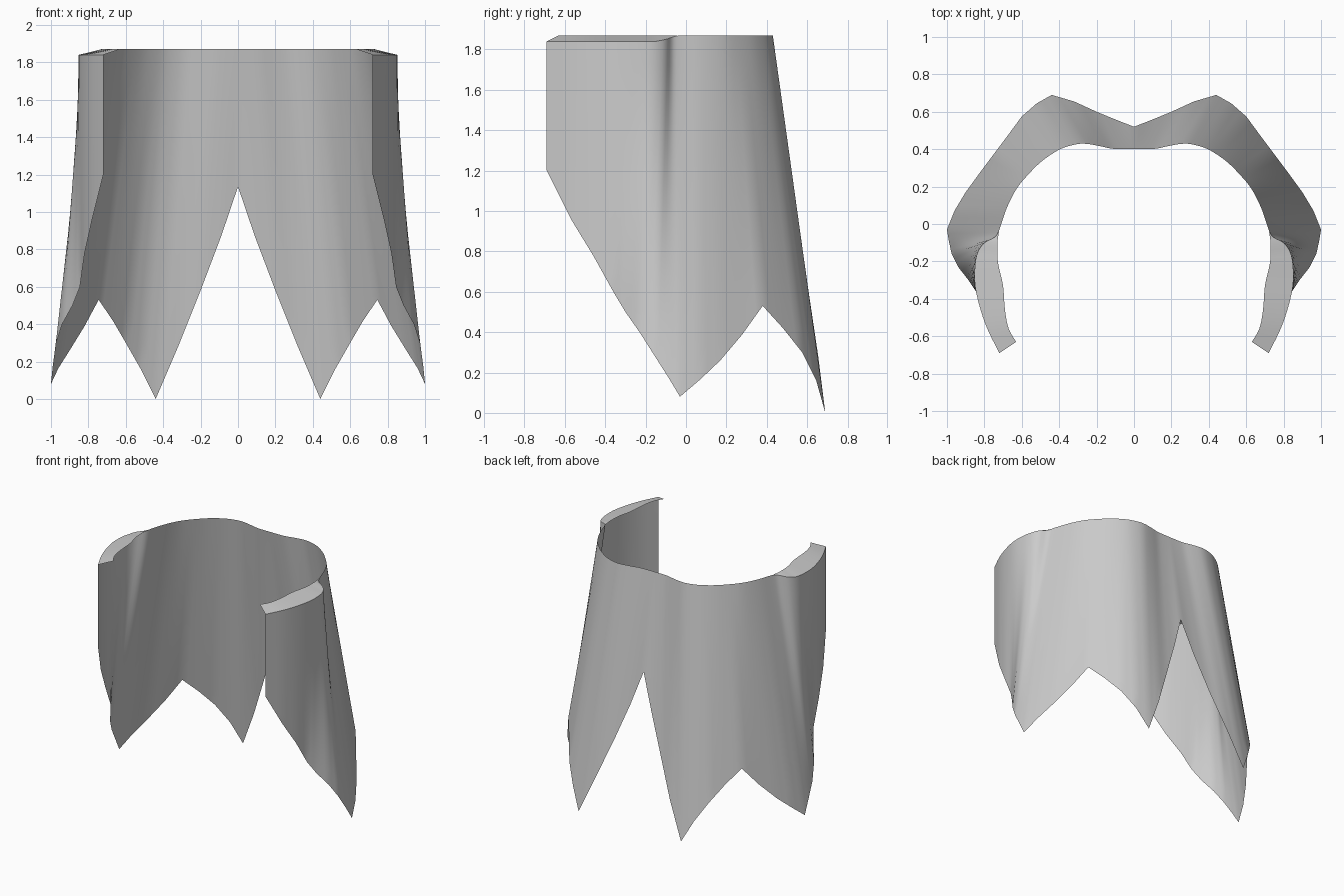
import bpy, bmesh
from mathutils import Vector

if "Cube" in bpy.data.objects:
    bpy.data.objects.remove(bpy.data.objects["Cube"])

TOP, LIP_Z, ROWS, SUB = 1.87, 1.84, 12, 3

# right half, centre back to front edge: (collar x, y), (hem x, y, z)
collar = [(0, .40), (.06, .40), (.12, .403), (.19, .418), (.28, .43), (.37, .41),
          (.43, .38), (.50, .33), (.565, .265), (.62, .20), (.66, .13), (.69, .06),
          (.72, -.03), (.745, -.07), (.80, -.10), (.835, -.15), (.85, -.22),
          (.85, -.33), (.82, -.46), (.78, -.57), (.72, -.69)]
hem = [(0, .52, 1.135), (.09, .555, .87), (.20, .60, .58), (.32, .655, .28), (.44, .69, 0),
       (.52, .645, .16), (.60, .575, .30), (.67, .48, .42), (.745, .38, .53),
       (.82, .28, .39), (.90, .17, .26), (.96, .07, .165), (1, -.03, .08),
       (.99, -.09, .18), (.975, -.16, .29), (.94, -.23, .40), (.885, -.30, .50),
       (.845, -.36, .60), (.82, -.46, .78), (.78, -.57, .96), (.72, -.69, 1.2)]
# inner edge of the shoulder fold, for the last columns of the collar
FOLD = 12
fold = [(.72, -.03), (.725, -.06), (.73, -.10), (.73, -.16), (.725, -.22),
        (.70, -.33), (.69, -.46), (.67, -.56), (.63, -.63)]


def smooth(pts):
    """Catmull-Rom refinement of a 2D point list."""
    v = [Vector(p) for p in pts]
    out = []
    for i in range(len(v) - 1):
        a, b, c, d = v[max(i - 1, 0)], v[i], v[i + 1], v[min(i + 2, len(v) - 1)]
        for k in range(SUB):
            t = k / SUB
            out.append(.5 * (2 * b + (c - a) * t + (2 * a - 5 * b + 4 * c - d) * t * t
                             + (3 * b - a - 3 * c + d) * t ** 3))
    return out + [v[-1]]


def straight(pts):
    v = [Vector(p) for p in pts]
    return [v[i].lerp(v[i + 1], k / SUB) for i in range(len(v) - 1) for k in range(SUB)] + [v[-1]]


def sheet(name, columns, material):
    """Surface through columns of points, mirrored across x."""
    bm = bmesh.new()
    grid = [[bm.verts.new(p) for p in col] for col in columns]
    for a, b in zip(grid, grid[1:]):
        for j in range(len(a) - 1):
            bm.faces.new((a[j], a[j + 1], b[j + 1], b[j]))
    bmesh.ops.remove_doubles(bm, verts=bm.verts, dist=1e-4)
    geom = bm.verts[:] + bm.edges[:] + bm.faces[:]
    bmesh.ops.mirror(bm, geom=geom, axis='X', merge_dist=1e-4)
    bmesh.ops.recalc_face_normals(bm, faces=bm.faces)
    # outside of the cloth faces away from the body axis
    bm.faces.ensure_lookup_table()
    f = max(bm.faces, key=lambda q: q.calc_center_median().x)
    if f.normal.x < 0:
        bmesh.ops.reverse_faces(bm, faces=bm.faces)
    me = bpy.data.meshes.new(name)
    bm.to_mesh(me)
    bm.free()
    me.materials.append(material)
    ob = bpy.data.objects.new(name, me)
    bpy.context.collection.objects.link(ob)
    bpy.context.view_layer.objects.active = ob
    ob.select_set(True)
    bpy.ops.object.shade_smooth_by_angle(angle=.8)
    ob.select_set(False)
    return ob


grey = bpy.data.materials.new("cloth grey")
grey.diffuse_color = (.6, .6, .6, 1)
grey.use_nodes = True
grey.node_tree.nodes["Principled BSDF"].inputs["Base Color"].default_value = grey.diffuse_color

# cape: straight lines from the collar to the jagged hem, with shoulder fold on top
tops, hems, inner = smooth(collar), straight(hem), smooth(fold)
columns = []
for i, (t, h) in enumerate(zip(tops, hems)):
    k = i - FOLD * SUB
    drop = min(max(k / (3 * SUB), 0), 1) * (TOP - LIP_Z)
    rim = Vector((t.x, t.y, TOP - drop))
    lip = inner[k] if k >= 0 else t
    col = [Vector((lip.x, lip.y, TOP))]
    col += [rim.lerp(h, j / ROWS) for j in range(ROWS + 1)]
    columns.append(col)

# body columns have no fold, so their doubled top points merge away
bm_cols = [c[1:] for c in columns]
fold_cols = [[c[0], c[1]] for c in columns[FOLD * SUB + 1:]]
sheet("cape", bm_cols, grey)


def fold_strip(cols):
    ob = sheet("shoulder_fold", cols, grey)
    # keep the fold facing up
    if sum(p.normal.z for p in ob.data.polygons) < 0:
        ob.data.flip_normals()


fold_strip(fold_cols)
